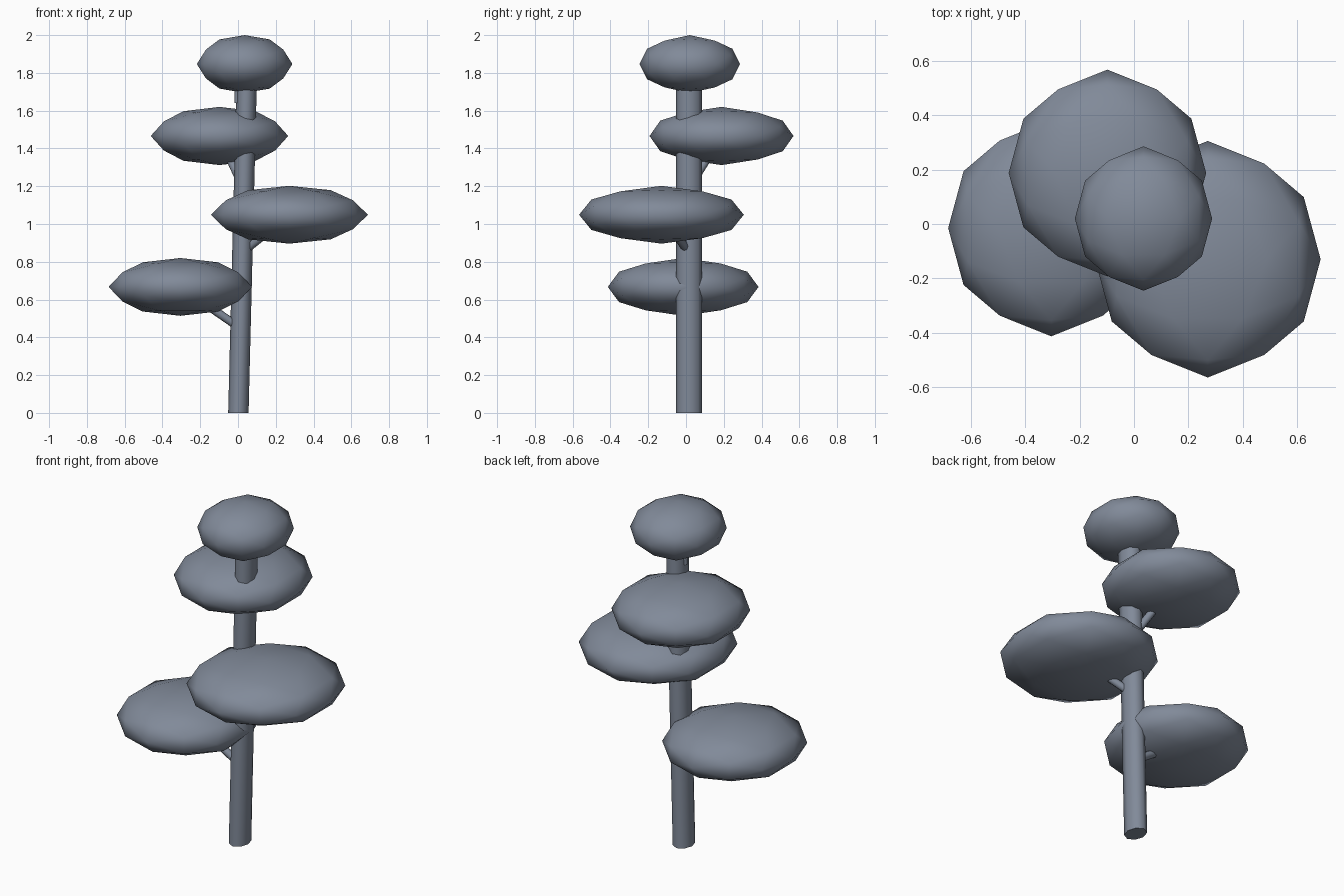
import bpy, bmesh, math
from mathutils import Matrix, Vector

if "Cube" in bpy.data.objects:
    bpy.data.objects.remove(bpy.data.objects["Cube"])

# Slate grey used on every part
slate = bpy.data.materials.new("slate_grey")
slate.diffuse_color = (0.22, 0.255, 0.32, 1)
slate.use_nodes = True
slate.node_tree.nodes["Principled BSDF"].inputs["Base Color"].default_value = slate.diffuse_color


def finish(name, bm):
    mesh = bpy.data.meshes.new(name)
    bm.to_mesh(mesh)
    bm.free()
    mesh.materials.append(slate)
    obj = bpy.data.objects.new(name, mesh)
    bpy.context.collection.objects.link(obj)
    bpy.ops.object.select_all(action='DESELECT')
    obj.select_set(True)
    bpy.context.view_layer.objects.active = obj
    bpy.ops.object.shade_smooth_by_angle(angle=math.radians(80))
    return obj


# Flattened leaf pad: icosphere turned so a two-fold axis points up
def pad(name, centre, radii):
    bm = bmesh.new()
    turn = Matrix.Rotation(-math.atan(0.618034), 4, 'Y')
    bmesh.ops.create_icosphere(bm, subdivisions=2, radius=1, matrix=turn)
    bmesh.ops.scale(bm, vec=radii, verts=bm.verts)
    bmesh.ops.translate(bm, vec=centre, verts=bm.verts)
    return finish(name, bm)


# Thin round limb between two points
def limb(name, start, end, radius):
    a, b = Vector(start), Vector(end)
    bm = bmesh.new()
    m = Matrix.Translation((a + b) / 2) @ (b - a).to_track_quat('Z', 'Y').to_matrix().to_4x4()
    bmesh.ops.create_cone(bm, cap_ends=True, segments=8, radius1=radius,
                          radius2=radius, depth=(b - a).length, matrix=m)
    return finish(name, bm)


# Eight-sided trunk, oval in section and leaning slightly to the right
top = 1.80
bm = bmesh.new()
bmesh.ops.create_cone(bm, cap_ends=True, segments=8, radius1=1, radius2=1, depth=top)
for v in bm.verts:
    z = v.co.z + top / 2
    v.co = (v.co.x * 0.054 + 0.002 + 0.025 * z, v.co.y * 0.07 + 0.016, z)
finish("trunk", bm)

# Leaf pads with their supporting branches, from low to high
tiers = [
    ("lower_left", (-0.305, -0.015, 0.667), (0.38, 0.399, 0.153), (0.01, 0.015, 0.45)),
    ("middle_right", (0.272, -0.13, 1.049), (0.416, 0.436, 0.153), (0.025, 0.015, 0.85)),
    ("upper_back", (-0.098, 0.188, 1.466), (0.364, 0.381, 0.154), (0.03, 0.015, 1.19)),
    ("crown", (0.035, 0.02, 1.847), (0.253, 0.266, 0.153), None),
]
for name, centre, radii, root in tiers:
    pad(name + "_leaf_pad", centre, radii)
    if root:
        limb(name + "_branch", root, centre, 0.022)

# Short twig beside the trunk under the crown
limb("crown_branch", (0.001, 0.012, 1.64), (0.004, 0.015, 1.83), 0.02)
